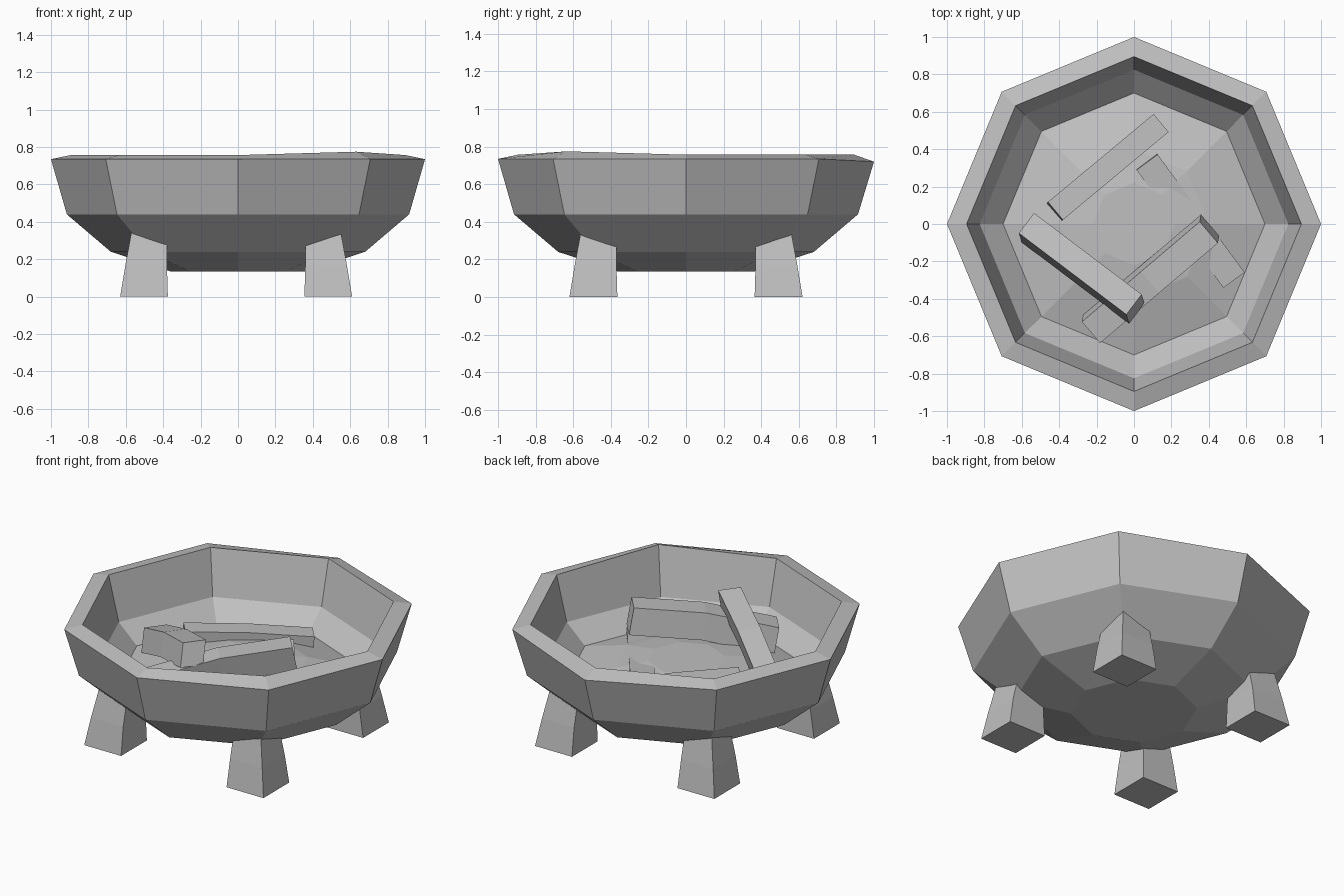
import bpy
import math
from mathutils import Vector

if "Cube" in bpy.data.objects:
    bpy.data.objects.remove(bpy.data.objects["Cube"])

stone = bpy.data.materials.new("stone_grey")
stone.use_nodes = True
GREY = (0.53, 0.53, 0.53, 1.0)
stone.diffuse_color = GREY
stone.node_tree.nodes["Principled BSDF"].inputs["Base Color"].default_value = GREY


def loft(name, rings):
    """Skin equal-length closed rings into a solid with flat end caps."""
    n = len(rings[0])
    verts = [tuple(p) for ring in rings for p in ring]
    faces = [tuple(reversed(range(n))), tuple(range(len(verts) - n, len(verts)))]
    for r in range(len(rings) - 1):
        for i in range(n):
            a, b = r * n + i, r * n + (i + 1) % n
            faces.append((a, b, b + n, a + n))
    mesh = bpy.data.meshes.new(name)
    mesh.from_pydata(verts, [], faces)
    mesh.materials.append(stone)
    obj = bpy.data.objects.new(name, mesh)
    bpy.context.collection.objects.link(obj)
    return obj


# Eight-sided bowl: (radius, height) from underside, over the rim, to the
# gently mounded inner floor
SIDES = 8
profile = [(0.36, 0.135), (0.68, 0.24), (0.915, 0.44), (1.0, 0.735),
           (0.895, 0.757), (0.825, 0.48), (0.70, 0.365), (0.40, 0.45),
           (0.22, 0.475)]


def octagon(radius, z):
    return [Vector((radius * math.cos(math.tau * i / SIDES),
                    radius * math.sin(math.tau * i / SIDES), z))
            for i in range(SIDES)]


bowl = loft("bowl", [octagon(r, z) for r, z in profile])
# Uneven rim: one raised inner corner, one lowered outer corner
bowl.data.vertices[4 * SIDES + 7].co.z += 0.018
bowl.data.vertices[3 * SIDES + 2].co.z -= 0.015


# Four tapered legs, tops sloped to stay inside the bowl wall
def leg(name, sx, sy):
    rings = []
    for inner, outer, low, high in ((0.365, 0.62, 0, 0),
                                    (0.37, 0.592, 0.17, 0.17),
                                    (0.37, 0.555, 0.27, 0.37)):
        mid = (low + high) / 2
        ring = [Vector((sx * inner, sy * inner, low)),
                Vector((sx * outer, sy * inner, mid)),
                Vector((sx * outer, sy * outer, high)),
                Vector((sx * inner, sy * outer, mid))]
        rings.append(ring if sx * sy > 0 else ring[::-1])
    loft(name, rings).location.x = -0.01


for depth, sy in (("front", -1), ("back", 1)):
    for side, sx in (("left", 1), ("right", -1)):
        leg(f"{depth}_{side}_leg", sx, sy)


# Logs: bent beams given by the top centre line; lean shifts the underside
def log(name, start, end, width, thick, bend, lean):
    start, end = Vector(start), Vector(end)
    along = (end - start).normalized()
    across = along.cross(Vector((0, 0, 1))).normalized()
    side = across * width / 2
    down = across.cross(along) * -thick + across * lean
    rings = []
    for t in (0, 0.5, 1):
        c = start.lerp(end, t)
        c.z += bend if t == 0.5 else 0
        rings.append([c - side, c + side, c + side + down, c - side + down])
    loft(name, rings)


log("back_log", (0.145, 0.54, 0.47), (-0.42, 0.07, 0.53), 0.125, 0.11, 0.01, 0.0)
log("left_log", (0.535, -0.30, 0.41), (0.07, 0.33, 0.485), 0.14, 0.13, 0.0, 0.0)
log("front_log", (-0.23, -0.58, 0.54), (0.40, -0.045, 0.70), 0.15, 0.16, 0.03, -0.025)
log("right_log", (-0.575, 0.005, 0.52), (0.00, -0.43, 0.745), 0.135, 0.14, 0.02, 0.03)
